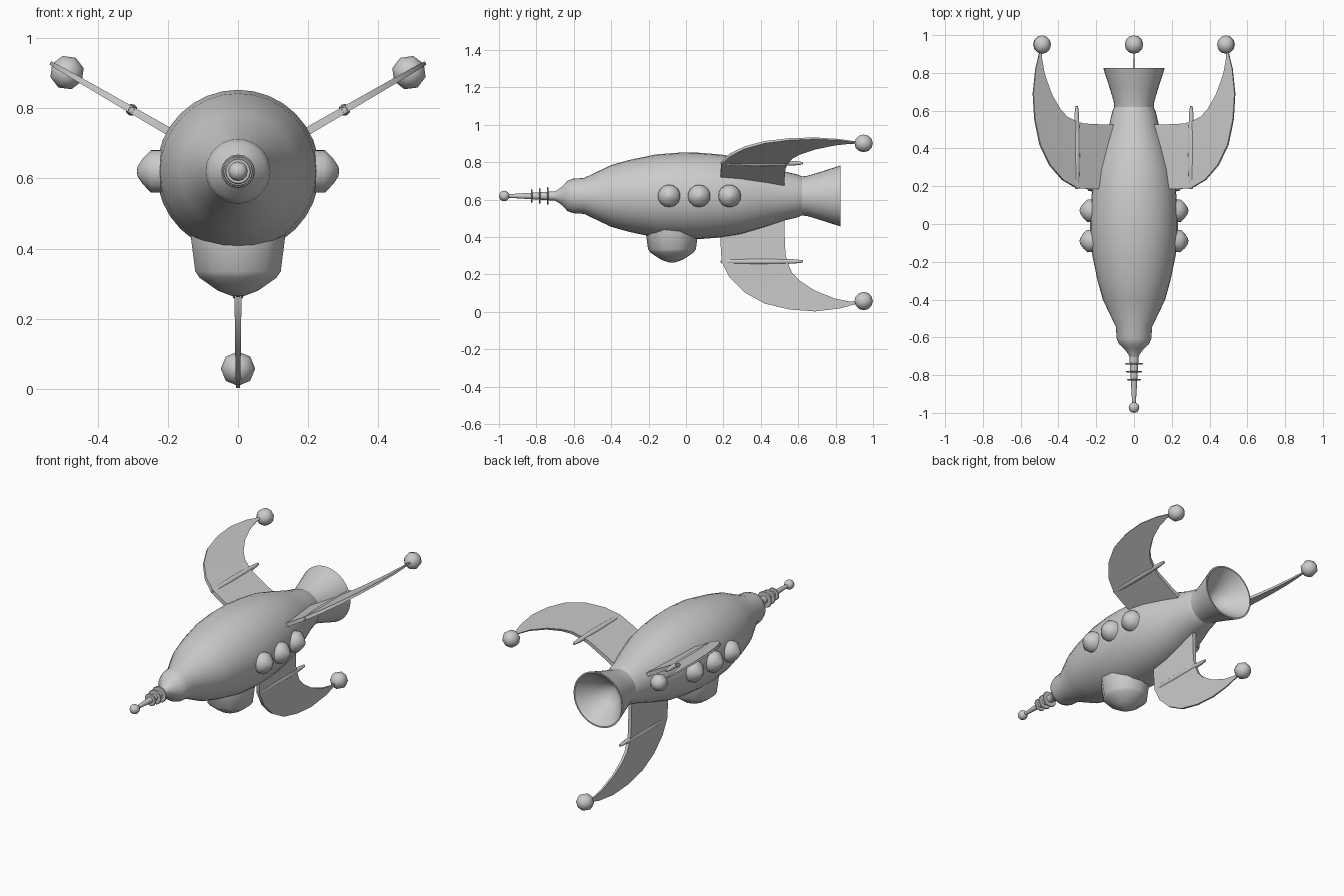
import bpy, bmesh
from math import sin, cos, pi, radians
from mathutils import Vector

if "Cube" in bpy.data.objects:
    bpy.data.objects.remove(bpy.data.objects["Cube"])

CZ = 0.62                                   # height of the ship's axis
Y = Vector((0, 1, 0))


def finish(name, bm, angle=40):
    bmesh.ops.recalc_face_normals(bm, faces=bm.faces)
    me = bpy.data.meshes.new(name)
    bm.to_mesh(me)
    bm.free()
    ob = bpy.data.objects.new(name, me)
    bpy.context.collection.objects.link(ob)
    bpy.ops.object.select_all(action='DESELECT')
    ob.select_set(True)
    bpy.context.view_layer.objects.active = ob
    bpy.ops.object.shade_smooth_by_angle(angle=radians(angle))
    return ob


def lathe(name, profile, axis=Y, origin=(0, 0, CZ), sides=32, angle=40):
    """Revolve (distance along axis, radius) points around an axis."""
    q = Vector((0, 0, 1)).rotation_difference(axis)
    o = Vector(origin)
    bm = bmesh.new()
    rings = []
    for t, r in profile:
        n = sides if r > 0 else 1
        rings.append([bm.verts.new(o + q @ Vector((r * cos(2 * pi * i / n), r * sin(2 * pi * i / n), t)))
                      for i in range(n)])
    for a, b in zip(rings, rings[1:]):
        for i in range(sides):
            j = (i + 1) % sides
            vs = [a[i % len(a)], a[j % len(a)], b[j % len(b)], b[i % len(b)]]
            bm.faces.new(list(dict.fromkeys(vs)))
    return finish(name, bm, angle)


def ball_profile(centre, r, steps):
    return [(centre - r * cos(pi * i / steps), r * sin(pi * i / steps) if 0 < i < steps else 0)
            for i in range(steps + 1)]


# Hull
lathe("hull", [(-0.72, 0), (-0.71, 0.022), (-0.69, 0.03), (-0.66, 0.052), (-0.635, 0.08), (-0.605, 0.092),
               (-0.545, 0.096), (-0.4, 0.165), (-0.3, 0.193), (-0.16, 0.222), (-0.03, 0.232), (0.07, 0.231),
               (0.18, 0.222), (0.29, 0.205), (0.42, 0.167), (0.53, 0.13), (0.595, 0.115), (0.62, 0.104),
               (0.625, 0)])

# Hollow exhaust nozzle
lathe("nozzle", [(0.61, 0), (0.61, 0.103), (0.65, 0.108), (0.72, 0.129), (0.826, 0.163),
                 (0.826, 0.155), (0.72, 0.07), (0.66, 0)])

# Nose antenna with rings and a ball
lathe("antenna", [(-0.96, 0), (-0.96, 0.009), (-0.70, 0.025), (-0.70, 0)], sides=12)
lathe("antenna_ball", ball_profile(-0.972, 0.028, 8), sides=12, angle=60)
for y, r in ((-0.824, 0.037), (-0.782, 0.043), (-0.74, 0.048)):
    lathe("antenna_ring", [(y - 0.004, 0), (y - 0.004, r - 0.003), (y, r), (y + 0.004, r - 0.003),
                           (y + 0.004, 0)], sides=16)

# Portholes along both sides
for side in (-1, 1):
    for y, x, tilt in ((-0.09, 0.23, -0.04), (0.07, 0.23, 0.03), (0.232, 0.214, 0.15)):
        lathe("porthole", [(-0.05, 0), (-0.05, 0.06), (0.018, 0.06), (0.04, 0.038), (0.056, 0.014), (0.058, 0)],
              Vector((side, tilt, 0)).normalized(), (side * x, y, CZ), 14, 60)

# Belly turret
lathe("belly_turret", [(-0.1, 0), (-0.1, 0.145), (0, 0.14), (0.09, 0.128), (0.108, 0.115), (0.145, 0.06),
                       (0.16, 0.018), (0.161, 0)], Vector((0, 0, -1)), (0, -0.075, 0.425), 10, 50)

# Fins: matching (y, radius) stations on the leading and trailing edges
LEAD = [(0.185, 0.17), (0.185, 0.26), (0.19, 0.35), (0.233, 0.436), (0.313, 0.516), (0.42, 0.575),
        (0.553, 0.607), (0.69, 0.617), (0.82, 0.602), (0.93, 0.572)]
TRAIL = [(0.527, 0.09), (0.527, 0.2), (0.532, 0.313), (0.545, 0.36), (0.567, 0.41), (0.607, 0.452),
         (0.687, 0.505), (0.794, 0.548), (0.874, 0.564), (0.93, 0.565)]


def fin(name):
    bm = bmesh.new()
    secs = []
    for k, (l, t) in enumerate(zip(LEAD, TRAIL)):
        h = 0.012 - 0.009 * k / (len(LEAD) - 1)
        secs.append([bm.verts.new((x, y, -r)) for x, (y, r) in ((-h, l), (h, l), (h, t), (-h, t))])
    for a, b in zip(secs, secs[1:]):
        for i in range(4):
            j = (i + 1) % 4
            bm.faces.new((a[i], a[j], b[j], b[i]))
    bm.faces.new(secs[0])
    bm.faces.new(secs[-1])
    return finish(name, bm, 30)


POD = [(0.185, 0), (0.187, 0.008), (0.24, 0.014), (0.36, 0.017), (0.48, 0.016), (0.58, 0.012),
       (0.623, 0.007), (0.626, 0)]
for i, where in enumerate(("bottom", "right", "left")):
    parts = [fin(where + "_fin"),
             lathe(where + "_fin_pod", POD, origin=(0, 0, -0.35), sides=10),
             lathe(where + "_fin_ball", ball_profile(0.95, 0.049, 6), origin=(0, 0, -0.562), sides=8, angle=60)]
    for ob in parts:
        ob.location.z = CZ
        ob.rotation_euler.y = i * 2 * pi / 3
